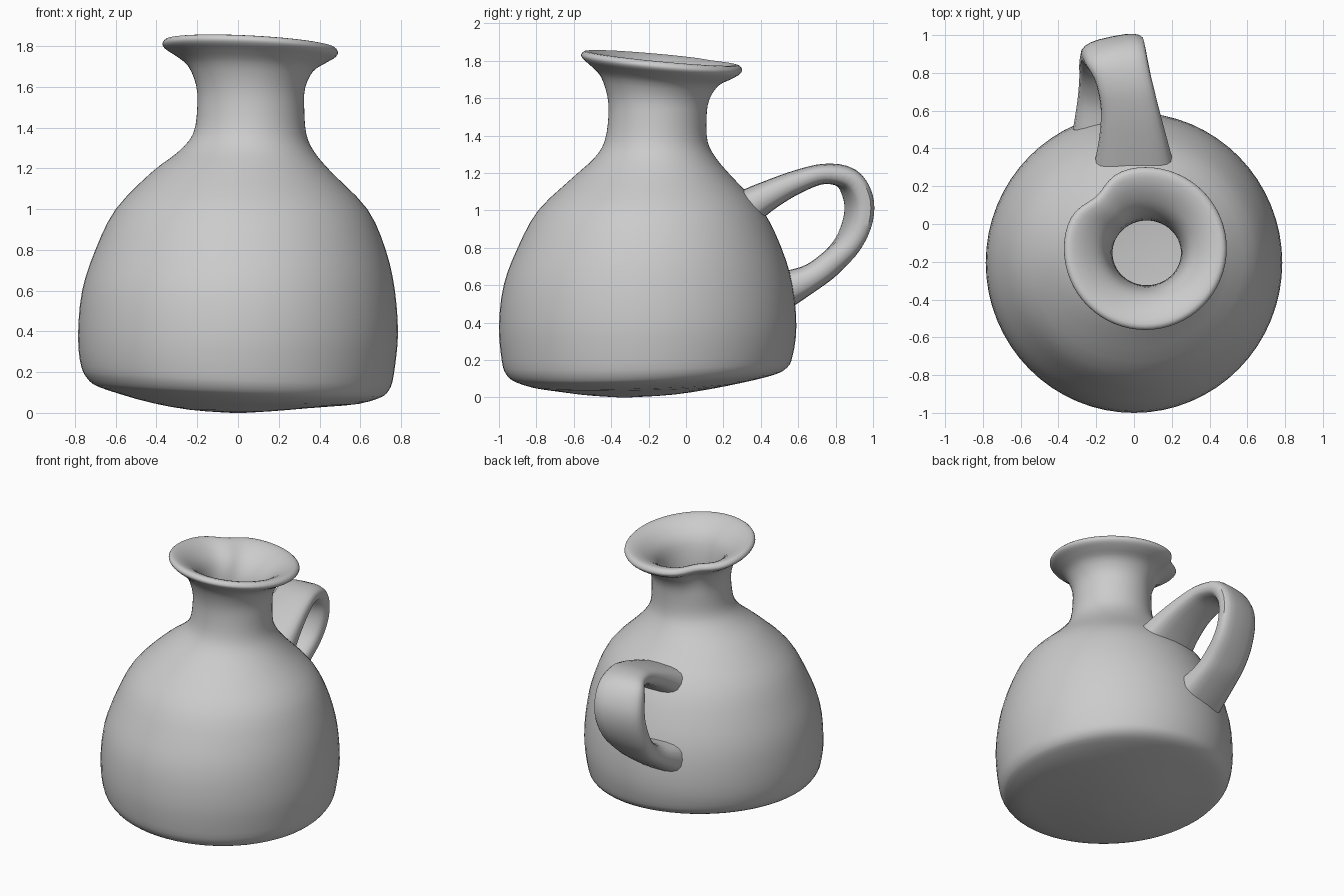
import bpy, bmesh, math
from mathutils import Vector

if "Cube" in bpy.data.objects:
    bpy.data.objects.remove(bpy.data.objects["Cube"])


def smoothstep(a, b, v):
    t = max(0.0, min(1.0, (v - a) / (b - a)))
    return t * t * (3 - 2 * t)


def spline(rows, steps):
    """Catmull-Rom interpolation of a table of rows."""
    out = []
    n = len(rows)
    for i in range(n - 1):
        p = [rows[max(0, min(n - 1, i + k))] for k in (-1, 0, 1, 2)]
        for s in range(steps):
            t = s / steps
            out.append([0.5 * (2 * b + (c - a) * t + (2 * a - 5 * b + 4 * c - d) * t * t
                               + (3 * b - a - 3 * c + d) * t ** 3)
                        for a, b, c, d in zip(*p)])
    out.append(list(rows[-1]))
    return out


def loft(name, rings, cap_start=False):
    """Skin a list of closed rings of points."""
    bm = bmesh.new()
    loops = [[bm.verts.new(p) for p in ring] for ring in rings]
    for a, b in zip(loops, loops[1:]):
        for i in range(len(a)):
            j = (i + 1) % len(a)
            bm.faces.new((a[i], a[j], b[j], b[i]))
    if cap_start:
        bm.faces.new(loops[0][::-1])
    mesh = bpy.data.meshes.new(name)
    bm.to_mesh(mesh)
    bm.free()
    obj = bpy.data.objects.new(name, mesh)
    bpy.context.collection.objects.link(obj)
    bpy.ops.object.select_all(action='DESELECT')
    bpy.context.view_layer.objects.active = obj
    obj.select_set(True)
    bpy.ops.object.shade_smooth_by_angle(angle=math.radians(40))
    return obj


# Jug wall: height, then left, right, front and back extent of each ring
wall = [
    (0.00, -0.03, 0.03, -0.36, -0.30),
    (0.015, -0.24, 0.24, -0.56, -0.06),
    (0.055, -0.50, 0.53, -0.77, 0.22),
    (0.10, -0.68, 0.69, -0.91, 0.45),
    (0.14, -0.74, 0.74, -0.96, 0.54),
    (0.21, -0.77, 0.765, -0.985, 0.57),
    (0.38, -0.785, 0.785, -1.00, 0.59),
    (0.60, -0.765, 0.77, -0.975, 0.57),
    (0.80, -0.70, 0.725, -0.90, 0.51),
    (1.00, -0.60, 0.635, -0.79, 0.41),
    (1.18, -0.425, 0.46, -0.60, 0.245),
    (1.28, -0.295, 0.375, -0.49, 0.16),
    (1.37, -0.22, 0.335, -0.435, 0.115),
    (1.50, -0.20, 0.325, -0.415, 0.11),
    (1.60, -0.205, 0.33, -0.42, 0.125),
    (1.69, -0.245, 0.37, -0.455, 0.175),
    (1.74, -0.31, 0.435, -0.51, 0.25),
    (1.77, -0.36, 0.48, -0.55, 0.29),
    (1.795, -0.37, 0.49, -0.56, 0.30),
    (1.815, -0.34, 0.46, -0.53, 0.27),
    (1.785, -0.26, 0.38, -0.45, 0.19),
    (1.71, -0.17, 0.30, -0.37, 0.10),
    (1.60, -0.13, 0.265, -0.335, 0.04),
    (1.45, -0.115, 0.25, -0.325, 0.02),
    (1.32, -0.115, 0.25, -0.325, 0.02),
]

rings = []
for z, x0, x1, y0, y1 in spline(wall, 3):
    lip = smoothstep(1.5, 1.77, z)
    base = smoothstep(0.0, 0.08, z) * (1 - smoothstep(0.14, 0.32, z))
    ring = []
    for i in range(64):
        a = math.tau * i / 64
        # dent in the lip, at the back left
        dent = 1 - 0.12 * lip * math.exp(-((math.degrees(a) - 133) / 16) ** 2)
        x = (x0 + x1) / 2 + (x1 - x0) / 2 * math.cos(a) * dent
        y = (y0 + y1) / 2 + (y1 - y0) / 2 * math.sin(a) * dent
        # uneven, hand-made lip and base
        dz = lip * (-0.05 * (x - 0.06) - 0.093 * (y + 0.13))
        dz += base * (-0.04 * x + 0.025 * (y + 0.21))
        ring.append((x, y, z + dz))
    rings.append(ring)
loft("jug_body", rings, cap_start=True)

# Strap handle: centre x, y, z, half width, half thickness
strap = [
    (0.00, 0.32, 1.01, 0.21, 0.10),
    (-0.005, 0.45, 1.085, 0.18, 0.078),
    (-0.02, 0.60, 1.155, 0.155, 0.062),
    (-0.05, 0.74, 1.195, 0.15, 0.054),
    (-0.09, 0.86, 1.17, 0.16, 0.062),
    (-0.11, 0.92, 1.07, 0.165, 0.066),
    (-0.12, 0.92, 0.95, 0.165, 0.066),
    (-0.13, 0.865, 0.82, 0.16, 0.066),
    (-0.135, 0.765, 0.71, 0.155, 0.07),
    (-0.135, 0.65, 0.63, 0.165, 0.076),
    (-0.135, 0.49, 0.56, 0.19, 0.11),
]
path = spline(strap, 4)
rings = []
for k, (x, y, z, w, t) in enumerate(path):
    before, after = path[max(k - 1, 0)], path[min(k + 1, len(path) - 1)]
    tangent = Vector((0, after[1] - before[1], after[2] - before[2])).normalized()
    normal = Vector((0, -tangent.z, tangent.y))
    skew = 0.20 * smoothstep(0.75, 0.92, y)
    side = Vector((1, skew, 0))
    ring = []
    for i in range(20):
        a = math.tau * i / 20
        c, s = math.cos(a), math.sin(a)
        u = math.copysign(abs(c) ** 0.7, c) * w
        v = math.copysign(abs(s) ** 0.7, s) * t
        ring.append(Vector((x, y, z)) + side * u + normal * v)
    rings.append(ring[::-1])
handle = loft("strap_handle", rings)

# Consistent outward faces on the handle
bm = bmesh.new()
bm.from_mesh(handle.data)
bmesh.ops.recalc_face_normals(bm, faces=bm.faces)
bm.to_mesh(handle.data)
bm.free()
